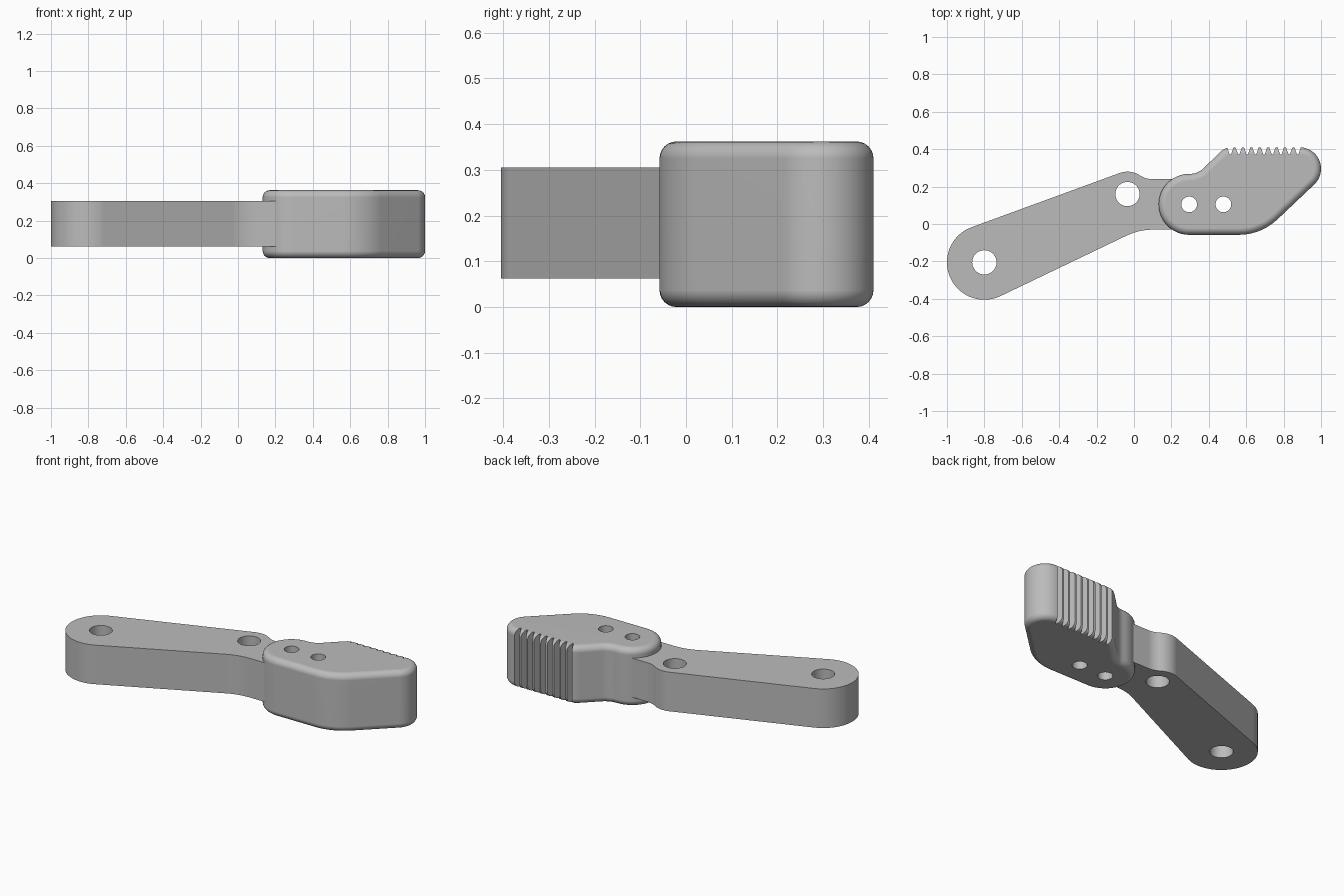
import bpy, bmesh, math

cube = bpy.data.objects.get("Cube")
if cube:
    bpy.data.objects.remove(cube, do_unlink=True)

grey = bpy.data.materials.new("plain grey")
grey.use_nodes = True
grey.diffuse_color = (0.5, 0.5, 0.5, 1)
grey.node_tree.nodes["Principled BSDF"].inputs["Base Color"].default_value = (0.5, 0.5, 0.5, 1)


def outline(arcs, step=6):
    """Chain arcs (x, y, radius, start, end in degrees) with straight lines; radius 0 is a corner."""
    pts = []
    for x, y, r, a, b in arcs:
        n = max(1, round(abs(b - a) / step)) if r else 0
        for i in range(n + 1):
            t = math.radians(a + (b - a) * i / max(n, 1))
            pts.append((x + r * math.cos(t), y + r * math.sin(t)))
    return pts


def prisms(name, profiles, z0, z1):
    bm = bmesh.new()
    for pts in profiles:
        face = bm.faces.new([bm.verts.new((x, y, z0)) for x, y in pts])
        new = bmesh.ops.extrude_face_region(bm, geom=[face])["geom"]
        verts = [v for v in new if isinstance(v, bmesh.types.BMVert)]
        bmesh.ops.translate(bm, verts=verts, vec=(0, 0, z1 - z0))
    bmesh.ops.recalc_face_normals(bm, faces=bm.faces)
    mesh = bpy.data.meshes.new(name)
    bm.to_mesh(mesh)
    bm.free()
    mesh.materials.append(grey)
    ob = bpy.data.objects.new(name, mesh)
    bpy.context.collection.objects.link(ob)
    return ob


def circle(x, y, r):
    return outline([(x, y, r, 0, 350)], 10)


def apply(ob, mod):
    bpy.context.view_layer.objects.active = ob
    bpy.ops.object.modifier_apply(modifier=mod.name)


def cut(ob, profiles):
    cutter = prisms("cutter", profiles, -0.1, 0.5)
    cutter.hide_render = True
    mod = ob.modifiers.new("cut", "BOOLEAN")
    mod.operation = "DIFFERENCE"
    mod.solver = "EXACT"
    mod.object = cutter
    apply(ob, mod)
    bpy.data.objects.remove(cutter, do_unlink=True)


def smooth(ob):
    bpy.ops.object.select_all(action="DESELECT")
    ob.select_set(True)
    bpy.context.view_layer.objects.active = ob
    bpy.ops.object.shade_smooth_by_angle(angle=math.radians(30))
    mod = ob.modifiers.new("weighted", "WEIGHTED_NORMAL")
    mod.keep_sharp = True


# Lever arm with two pivot holes
arm = prisms("lever_arm", [outline([
    (-0.8, -0.205, 0.2, 110, 294),
    (0.10, -0.35, 0.32, 114, 90),
    (0.24, -0.03, 0, 0, 0),
    (0.24, 0.24, 0, 0, 0),
    (0.098, 0.36, 0.12, 270, 236.4),
    (-0.035, 0.16, 0.12, 56.4, 110)])], 0.062, 0.305)
cut(arm, [circle(-0.8, -0.205, 0.065), circle(-0.035, 0.16, 0.065)])
smooth(arm)

# Thick toe pad with rounded rims
pad = prisms("toe_pad", [outline([
    (0.295, 0.105, 0.163, 90, 270),
    (0.56, 0.242, 0.3, 270, 313),
    (0.885, 0.295, 0.115, -47, 90),
    (0.52, 0.33, 0.08, 90, 135),
    (0.30, 0.368, 0.1, 315, 270)])], 0, 0.362)
rim = pad.modifiers.new("rim", "BEVEL")
rim.width = 0.037
rim.segments = 6
rim.limit_method = "ANGLE"
rim.angle_limit = math.radians(60)
apply(pad, rim)

# Bolt holes and the row of grip grooves along the back
grooves = []
for i in range(9):
    x = 0.515 + 0.045 * i
    grooves.append([(x - 0.022, 0.425), (x - 0.004, 0.372), (x + 0.004, 0.372), (x + 0.022, 0.425)])
cut(pad, [circle(0.295, 0.105, 0.042), circle(0.478, 0.105, 0.042)] + grooves)
smooth(pad)
